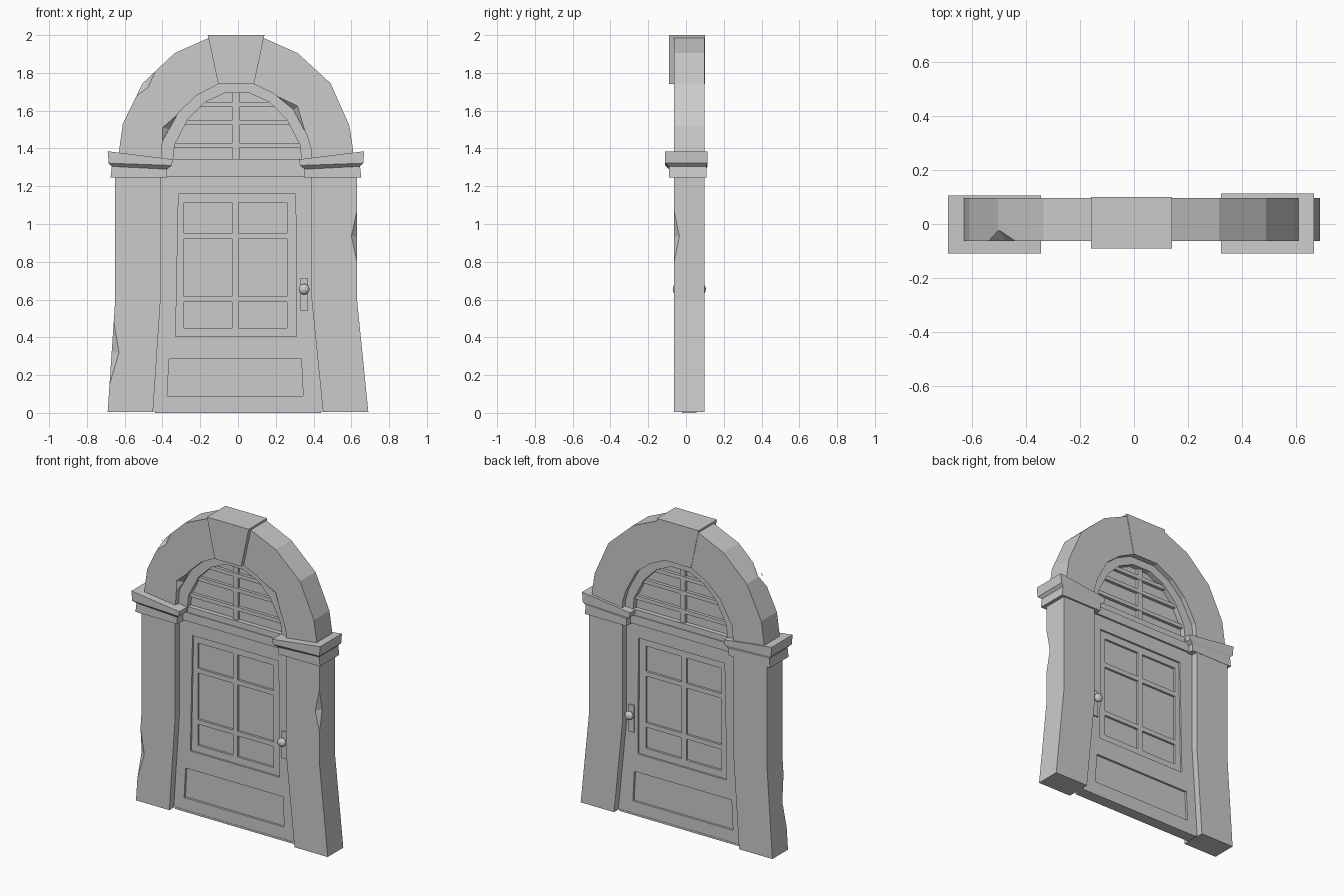
import bpy, bmesh, math
from mathutils import Vector, Matrix

if "Cube" in bpy.data.objects:
    bpy.data.objects.remove(bpy.data.objects["Cube"])


def link(name, mesh):
    ob = bpy.data.objects.new(name, mesh)
    bpy.context.collection.objects.link(ob)
    return ob


def plate(name, outlines, y0, y1):
    """Extrude x-z outlines from y0 to y1; nested outlines become holes."""
    cu = bpy.data.curves.new(name, 'CURVE')
    cu.dimensions, cu.fill_mode = '2D', 'BOTH'
    cu.extrude = (y1 - y0) / 2
    for pts in outlines:
        sp = cu.splines.new('POLY')
        sp.points.add(len(pts) - 1)
        for p, (x, z) in zip(sp.points, pts):
            p.co = (x, z, 0, 1)
        sp.use_cyclic_u = True
    tmp = link("tmp", cu)
    bpy.context.view_layer.update()
    me = bpy.data.meshes.new_from_object(tmp.evaluated_get(bpy.context.evaluated_depsgraph_get()))
    bpy.data.objects.remove(tmp)
    me.transform(Matrix.Translation((0, (y0 + y1) / 2, 0)) @ Matrix.Rotation(math.pi / 2, 4, 'X'))
    bm = bmesh.new()
    bm.from_mesh(me)
    bmesh.ops.remove_doubles(bm, verts=bm.verts, dist=1e-5)
    bmesh.ops.recalc_face_normals(bm, faces=bm.faces)
    bm.to_mesh(me)
    bm.free()
    for p in me.polygons:
        p.use_smooth = False
    return link(name, me)


def rect(x0, x1, z0, z1):
    return [(x0, z0), (x1, z0), (x1, z1), (x0, z1)]


def chip(ob, p1, p2, a, b):
    """Knock a V-shaped chip out of an edge p1-p2; the crease runs a-b."""
    p1, p2, a, b = map(Vector, (p1, p2, a, b))
    m = (a + b) / 2
    bm = bmesh.new()
    for p in (p1, p2, a, b):
        bm.verts.new(m + 2.2 * (p - m))
    bmesh.ops.convex_hull(bm, input=bm.verts)
    bmesh.ops.recalc_face_normals(bm, faces=bm.faces)
    me = bpy.data.meshes.new("chip_cutter")
    bm.to_mesh(me)
    bm.free()
    cutter = link("chip_cutter", me)
    cutter.hide_render = True
    mod = ob.modifiers.new("chip", 'BOOLEAN')
    mod.object, mod.operation, mod.solver = cutter, 'DIFFERENCE', 'EXACT'
    bpy.context.view_layer.update()
    new = bpy.data.meshes.new_from_object(ob.evaluated_get(bpy.context.evaluated_depsgraph_get()))
    ob.modifiers.clear()
    ob.data = new
    bpy.data.objects.remove(cutter)


def loft(name, rings):
    bm = bmesh.new()
    vs = [[bm.verts.new(p) for p in r] for r in rings]
    n = len(vs[0])
    for r, s in zip(vs, vs[1:]):
        for i in range(n):
            bm.faces.new((r[i], r[(i + 1) % n], s[(i + 1) % n], s[i]))
    bm.faces.new(vs[0])
    bm.faces.new(vs[-1])
    bmesh.ops.recalc_face_normals(bm, faces=bm.faces)
    me = bpy.data.meshes.new(name)
    bm.to_mesh(me)
    bm.free()
    return link(name, me)


F, B = -0.063, 0.097   # stone front and back

# Flared pillars with chipped corners
left = plate("left_pillar", [[(-.69, 0.005), (-.45, 0.005), (-.41, .6), (-.41, 1.28), (-.65, 1.28), (-.65, .6)]], F, B)
chip(left, (-.66, F, .5), (-.68, F, .15), (-.63, F, .32), (-.669, -.035, .32))
right = plate("right_pillar", [[(.69, 0.005), (.45, 0.005), (.39, .6), (.39, 1.28), (.63, 1.28), (.63, .6)]], F, B)
chip(right, (.63, F, 1.07), (.63, F, .8), (.6, F, .935), (.63, -.035, .935))

# Arch halves and keystone
la = plate("left_arch", [[(-.63, 1.3), (-.63, 1.385), (-.61, 1.53), (-.505, 1.745), (-.335, 1.905), (-.155, 1.985),
                          (-.09, 1.985), (-.09, 1.75), (-.105, 1.74), (-.22, 1.68), (-.315, 1.59), (-.4, 1.44),
                          (-.41, 1.3)]], F, B)
chip(la, (-.54, F, 1.675), (-.44, F, 1.805), (-.475, F, 1.725), (-.497, -.025, 1.752))
chip(la, (-.4, F, 1.4), (-.32, F, 1.58), (-.4, F, 1.51), (-.36, -.03, 1.5))
ra = plate("right_arch", [[(.61, 1.3), (.61, 1.385), (.59, 1.52), (.49, 1.745), (.315, 1.905), (.135, 1.985),
                           (.07, 1.985), (.07, 1.75), (.085, 1.74), (.19, 1.69), (.29, 1.61), (.365, 1.47),
                           (.39, 1.385), (.39, 1.3)]], F, B)
chip(ra, (.21, F, 1.675), (.355, F, 1.49), (.315, F, 1.625), (.29, -.03, 1.605))
plate("keystone", [[(-.105, 1.742), (.085, 1.742), (.14, 2), (-.16, 2)]], -.09, .1)

# Capitals: lower block, splayed neck, tilted slab
sections = [(-.675, 1.245, -.375, 1.245, -.09, .099), (-.668, 1.305, -.375, 1.29, -.09, .099),
            (-.685, 1.322, -.35, 1.31, -.11, .105), (-.69, 1.385, -.345, 1.342, -.11, .105)]
for side in ("left", "right"):
    rings = []
    for xo, zo, xi, zi, y0, y1 in sections:
        if side == "right":
            xo, xi, y1 = -xo - .022, -xi - .022, y1 + .009
        rings.append([(xo, y0, zo), (xi, y0, zi), (xi, y1, zi), (xo, y1, zo)])
    loft(side + "_capital", rings)

# Recessed inner ring around the fanlight
inner = [(-.345, 1.25), (-.345, 1.33), (-.335, 1.42), (-.265, 1.555), (-.175, 1.645), (-.07, 1.693)]
inner += [(-x - .008, z) for x, z in reversed(inner)]
outer = [(-.43, 1.25), (-.43, 1.44), (-.34, 1.61), (-.24, 1.71), (-.1, 1.77)]
outer += [(-x - .01, z) for x, z in reversed(outer)]
plate("inner_ring", [outer + inner[::-1]], -.03, .065)

# Fanlight pane, glazing bars and mullion
plate("fanlight_pane", [inner], .005, .03)
for i, (w, z0, z1) in enumerate([(.37, 1.405, 1.43), (.33, 1.525, 1.55), (.25, 1.62, 1.645)]):
    plate("fanlight_bar_%d" % i, [rect(-w, w - .01, z0, z1)], -.014, .05)
plate("fanlight_mullion", [rect(-.028, .008, 1.3, 1.72)], -.012, .048)
plate("transom_rail", [rect(-.42, .4, 1.25, 1.343)], -.024, .059)
plate("transom_lip", [rect(-.42, .4, 1.25, 1.305)], -.03, .065)

# Door leaf with window and lower panel openings
window = [(-.33, .405), (.31, .405), (.305, 1.16), (-.315, 1.16)]
lower = [(-.375, .09), (.345, .09), (.335, .285), (-.365, .285)]
plate("door_leaf", [[(-.47, .008), (.47, .008), (.41, .6), (.41, 1.26), (-.43, 1.26), (-.43, .6)], window, lower],
      -.018, .053)
plate("lower_panel", [rect(-.39, .36, .07, .3)], -.004, .039)

# Six-light window
cols = ((-.285, -.031), (.002, .26))
rows = ((.45, .587), (.617, .92), (.95, 1.115))
plate("window_frame", [rect(-.34, .33, .39, 1.17)] + [rect(*c, *r) for c in cols for r in rows], -.006, .041)
plate("window_glass", [rect(-.32, .3, .42, 1.15)], .008, .027)

# Handles on both faces: plate, stem and knob
for side, s, y in (("front", -1, -.018), ("back", 1, .053)):
    ys = sorted((y - s * .005, y + s * .008))
    plate(side + "_handle_plate", [rect(.332, .37, .54, .715)], *ys)
    bpy.ops.mesh.primitive_cylinder_add(vertices=10, radius=.013, depth=.03, location=(.35, y + s * .012, .655),
                                        rotation=(math.pi / 2, 0, 0))
    bpy.context.object.name = side + "_knob_stem"
    bpy.ops.mesh.primitive_uv_sphere_add(segments=12, ring_count=8, radius=.029, location=(.35, y + s * .032, .655),
                                         rotation=(math.pi / 2, 0, 0))
    knob = bpy.context.object
    knob.name = side + "_knob"
    knob.scale.z = .7
    bpy.ops.object.shade_smooth()

# Threshold
plate("threshold", [rect(-.44, .44, 0, .012)], -.02, .055)
